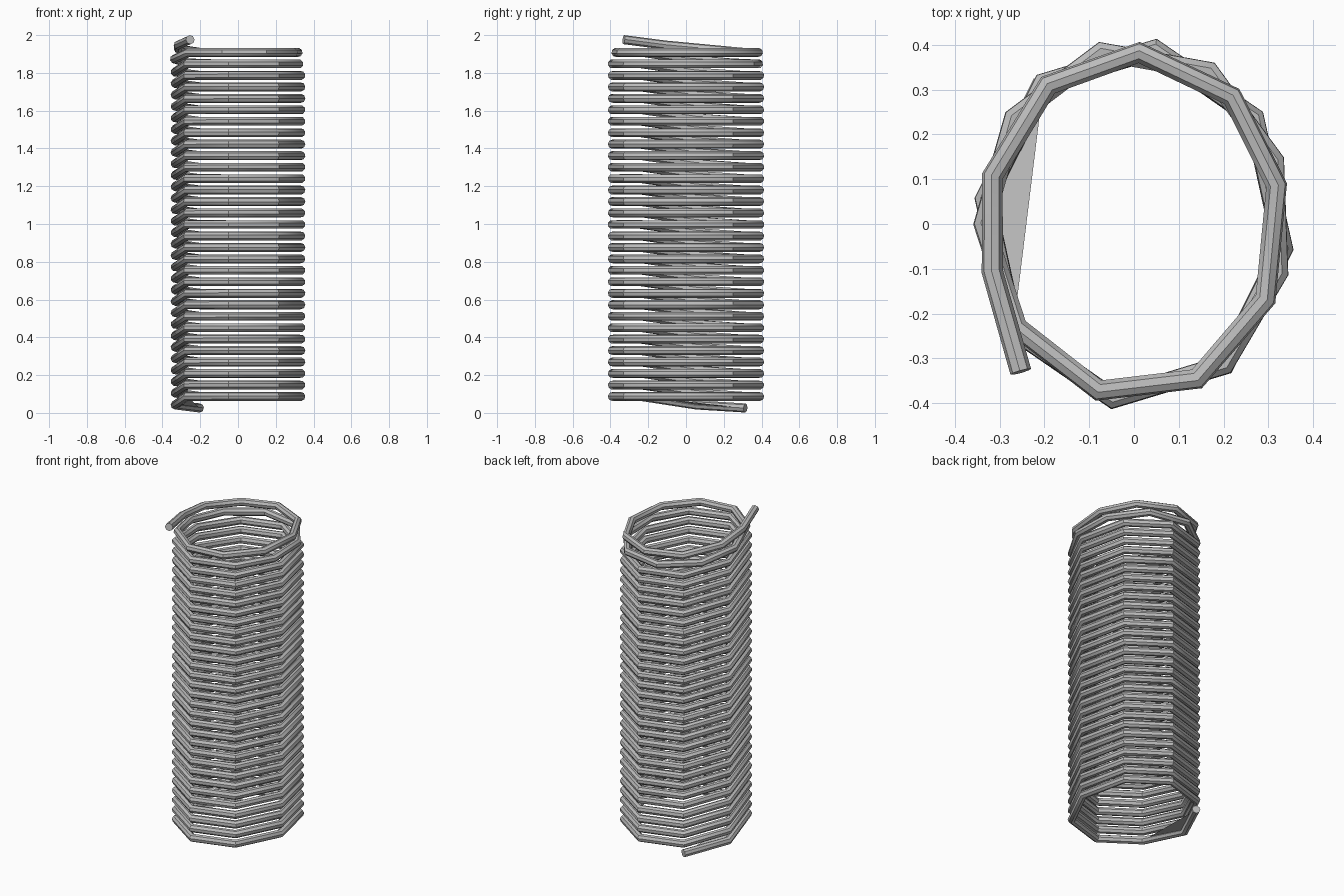
import bpy, math

if "Cube" in bpy.data.objects:
    bpy.data.objects.remove(bpy.data.objects["Cube"])

A, B = 0.336, 0.394        # centreline half-widths of the oval coil
R = 0.024                  # wire radius
Z0, PITCH, TURNS = 0.087, 0.0607, 31

grey = bpy.data.materials.new("steel_grey")
grey.diffuse_color = (0.5, 0.5, 0.5, 1)
grey.use_nodes = True
grey.node_tree.nodes["Principled BSDF"].inputs["Base Color"].default_value = grey.diffuse_color


def rise(a):
    """Each turn is level, then climbs to the next one on the left side."""
    if a <= 127:
        return 0
    if a <= 172:
        return 0.3 * (a - 127) / 45
    return 0.3 + 0.7 * (a - 172) / 45


def point(a, z, s=1.0):
    t = math.radians(a)
    return (A * s * math.cos(t), B * s * math.sin(t), z)


# wire path: lead-in at the bottom, eight-sided turns, two finer turns on top
path = [point(127, 0.026), point(172, 0.042)]
eight = [-143 + 45 * k for k in range(8)]
second = [-143, -98, -53, -16, 21, 60, 102.5, 143, 180]
top = [-143, -104, -64.5, -26, 13, 48, 88, 126]
for i in range(TURNS):
    z = Z0 + i * PITCH
    angles = top if i == TURNS - 1 else second if i == TURNS - 2 else eight
    s = 0.973 if i == TURNS - 1 else 1.0
    path += [point(a, z + PITCH * rise(a), s) for a in angles]
# free tail
path += [point(164, 1.927, 0.98), point(196, 1.947, 0.98), (-0.253, -0.33, 1.976)]

# coil wire
cu = bpy.data.curves.new("coil_wire", "CURVE")
cu.dimensions = "3D"
cu.bevel_depth = R
cu.bevel_resolution = 2
cu.use_fill_caps = True
sp = cu.splines.new("POLY")
sp.points.add(len(path) - 1)
for p, co in zip(sp.points, path):
    p.co = (*co, 1)
coil = bpy.data.objects.new("coil_wire", cu)
bpy.context.collection.objects.link(coil)
cu.materials.append(grey)
bpy.context.view_layer.objects.active = coil
coil.select_set(True)
bpy.ops.object.convert(target="MESH")
bpy.ops.object.shade_smooth_by_angle(angle=math.radians(40))

# thin web bridging the lead-in at the bottom
me = bpy.data.meshes.new("bottom_web")
me.from_pydata([(-0.205, 0.29, 0.026), (-0.335, 0.04, 0.042), (-0.265, -0.2, 0.085)],
               [], [(0, 1, 2)])
me.materials.append(grey)
bpy.context.collection.objects.link(bpy.data.objects.new("bottom_web", me))
